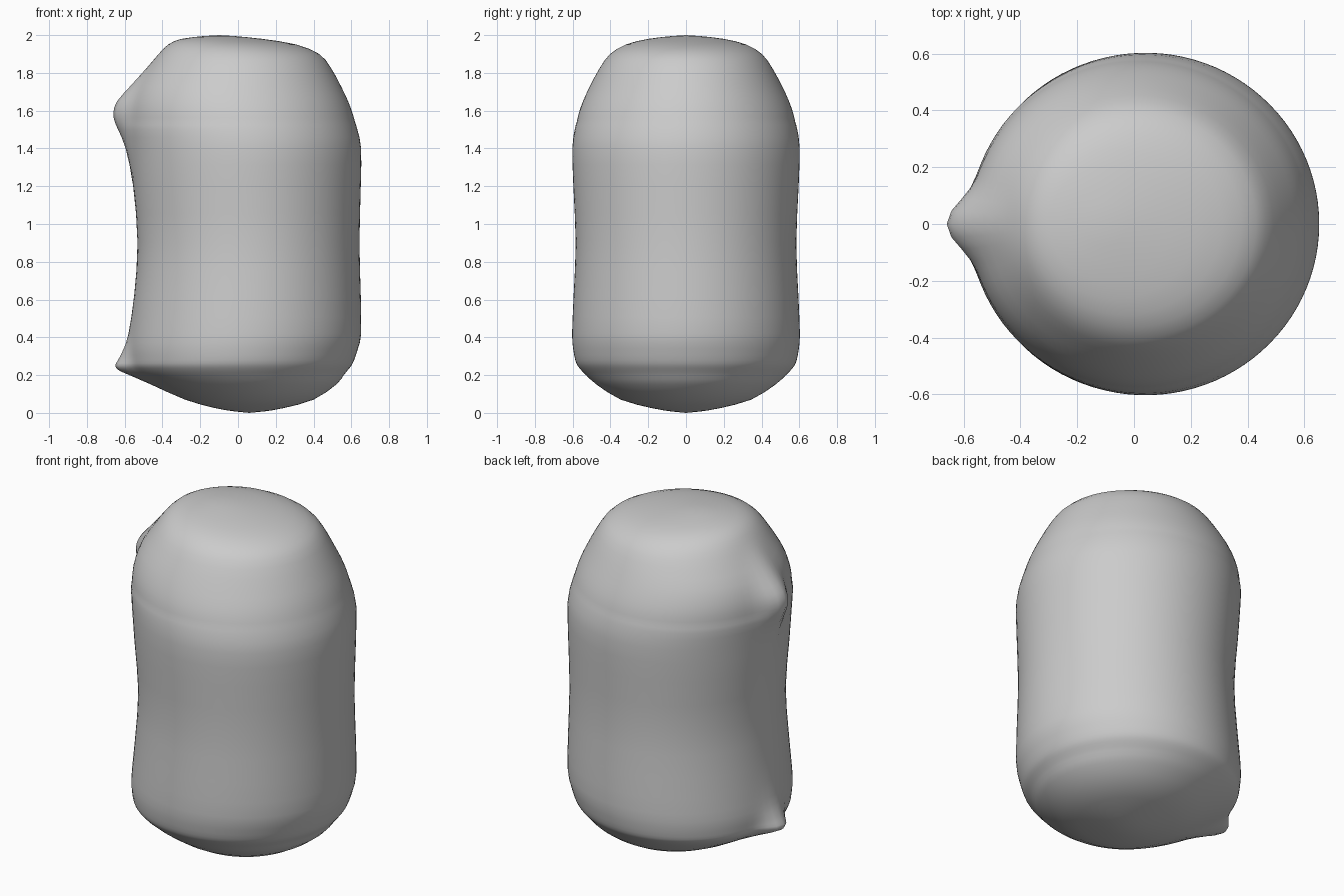
import bpy, bmesh, math

if "Cube" in bpy.data.objects:
    bpy.data.objects.remove(bpy.data.objects["Cube"])

# Horizontal sections: z, left x, right x, half depth, sharp part of the left pinch
ROWS = [
    (0.008, -0.02, 0.14, 0.08, 0), (0.025, -0.12, 0.24, 0.18, 0),
    (0.07, -0.28, 0.40, 0.35, 0), (0.15, -0.46, 0.52, 0.47, 0.025),
    (0.20, -0.575, 0.56, 0.52, 0.06), (0.225, -0.63, 0.58, 0.545, 0.085),
    (0.25, -0.65, 0.60, 0.565, 0.085), (0.28, -0.635, 0.615, 0.58, 0.065),
    (0.34, -0.605, 0.635, 0.59, 0.03), (0.42, -0.58, 0.652, 0.595, 0.01),
    (0.62, -0.55, 0.650, 0.59, 0), (0.90, -0.532, 0.643, 0.58, 0),
    (1.20, -0.555, 0.650, 0.59, 0), (1.40, -0.595, 0.652, 0.593, 0.025),
    (1.50, -0.635, 0.632, 0.57, 0.055), (1.54, -0.652, 0.62, 0.555, 0.075),
    (1.59, -0.66, 0.605, 0.538, 0.085), (1.65, -0.64, 0.583, 0.508, 0.075),
    (1.73, -0.57, 0.545, 0.465, 0.035), (1.83, -0.48, 0.49, 0.42, 0.01),
    (1.90, -0.42, 0.43, 0.37, 0), (1.95, -0.37, 0.31, 0.29, 0),
    (1.98, -0.30, 0.13, 0.18, 0), (1.995, -0.18, -0.02, 0.07, 0),
]
SIDES, STEPS = 96, 2


def blend(a, b, c, d, t):
    """Catmull-Rom blend between rows b and c."""
    return [0.5 * (2*q + (r-p)*t + (2*p-5*q+4*r-s)*t*t + (3*q-p-3*r+s)*t**3)
            for p, q, r, s in zip(a, b, c, d)]


def ring(bm, row):
    z, left, right, w, sharp = row
    cx = right - w
    broad = cx - w - left - sharp
    verts = []
    for i in range(SIDES):
        a = math.tau * i / SIDES
        off = min(a, math.tau - a)
        r = (w + broad * (0.5 + 0.5 * math.cos(off)) ** 2
             + sharp * math.exp(-(math.degrees(off) / 8.5) ** 2))
        verts.append(bm.verts.new((cx - r * math.cos(a), -r * math.sin(a), z)))
    return verts


# Rounded body lofted through the sections
bm = bmesh.new()
rings = []
for k in range(len(ROWS) - 1):
    four = [ROWS[max(0, min(len(ROWS) - 1, k + j))] for j in (-1, 0, 1, 2)]
    for s in range(STEPS):
        rings.append(ring(bm, blend(*four, s / STEPS)))
rings.append(ring(bm, ROWS[-1]))
for lo, hi in zip(rings, rings[1:]):
    for i in range(SIDES):
        j = (i + 1) % SIDES
        bm.faces.new((lo[i], lo[j], hi[j], hi[i]))

# Bottom and top closing points
for loop, point in ((rings[0], (0.06, 0, 0)), (rings[-1], (-0.1, 0, 2))):
    tip = bm.verts.new(point)
    for i in range(SIDES):
        bm.faces.new((loop[i], loop[(i + 1) % SIDES], tip))

bmesh.ops.recalc_face_normals(bm, faces=bm.faces)
for f in bm.faces:
    f.smooth = True
mesh = bpy.data.meshes.new("pinched_body")
bm.to_mesh(mesh)
bm.free()
body = bpy.data.objects.new("pinched_body", mesh)
bpy.context.collection.objects.link(body)
